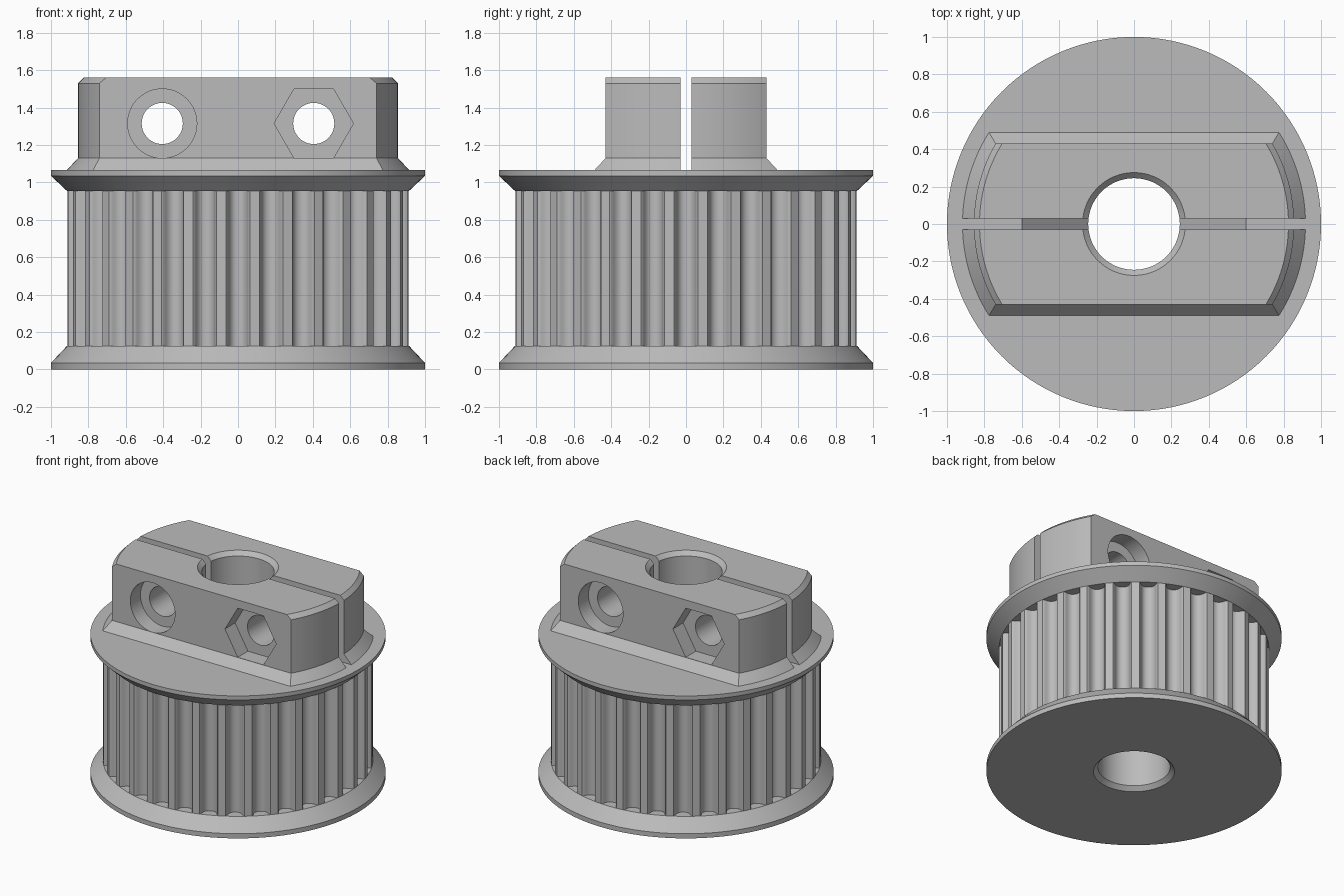
import bpy, bmesh
from math import sin, cos, asin, pi, radians

cube = bpy.data.objects.get("Cube")
if cube:
    bpy.data.objects.remove(cube, do_unlink=True)

metal = bpy.data.materials.new("plain grey")
metal.use_nodes = True
GREY = (0.5, 0.5, 0.5, 1)
metal.diffuse_color = GREY
metal.node_tree.nodes["Principled BSDF"].inputs["Base Color"].default_value = GREY

TEETH = 32
R_TOOTH = 0.915
SLOT = 0.03          # half width of the clamping slot
BOLT_X, BOLT_Z = 0.405, 1.315
Z_DECK = 1.065       # top of the upper flange
FLAT = 0.43          # half depth of the clamp block


def loft(name, rings):
    """Closed solid through a stack of equal-length point rings."""
    bm = bmesh.new()
    loops = [[bm.verts.new(p) for p in ring] for ring in rings]
    for a, b in zip(loops, loops[1:]):
        for i in range(len(a)):
            j = (i + 1) % len(a)
            bm.faces.new((a[i], a[j], b[j], b[i]))
    bm.faces.new(loops[0][::-1])
    bm.faces.new(loops[-1])
    bmesh.ops.recalc_face_normals(bm, faces=bm.faces)
    me = bpy.data.meshes.new(name)
    bm.to_mesh(me)
    bm.free()
    me.materials.append(metal)
    ob = bpy.data.objects.new(name, me)
    bpy.context.scene.collection.objects.link(ob)
    return ob


def turned(name, profile, n=128):
    """Solid of revolution from (radius, z) pairs."""
    return loft(name, [[(r * cos(2 * pi * i / n), r * sin(2 * pi * i / n), z)
                        for i in range(n)] for r, z in profile])


def along_y(name, outline, y0, y1):
    """Prism from an (x, z) outline, running along y."""
    return loft(name, [[(x, y, z) for x, z in outline] for y in (y0, y1)])


def polygon(x, r, n):
    return [(x + r * cos(2 * pi * i / n), BOLT_Z + r * sin(2 * pi * i / n))
            for i in range(n)]


def cut(ob, cutters):
    for c in cutters:
        m = ob.modifiers.new("cut", 'BOOLEAN')
        m.operation, m.solver, m.object = 'DIFFERENCE', 'EXACT', c
    dg = bpy.context.evaluated_depsgraph_get()
    me = bpy.data.meshes.new_from_object(ob.evaluated_get(dg))
    ob.modifiers.clear()
    ob.data = me


# Flanges
lower_flange = turned("lower_flange", [(1, 0), (1, 0.035), (R_TOOTH, 0.125)])
upper_flange = turned("upper_flange", [(R_TOOTH, 0.955), (1, 1.035), (1, Z_DECK)])

# Toothed barrel: one rounded groove (half width, depth) repeated around
half = [(0.064, 0), (0.057, 0.008), (0.053, 0.02), (0.049, 0.036),
        (0.037, 0.056), (0.02, 0.066)]
groove = [(-w, d) for w, d in half] + [(0, 0.069)] + half[::-1]
outline = []
for t in range(TEETH):
    for w, d in groove:
        a = 2 * pi * t / TEETH + w / R_TOOTH
        outline.append(((R_TOOTH - d) * cos(a), (R_TOOTH - d) * sin(a)))
barrel = loft("toothed_barrel", [[(x, y, z) for x, y in outline]
                                 for z in (0.125, 0.955)])


# Clamp block: round ends, flat front and back, flared foot, bevelled ends
def flat_sided(r, hy, z, n=24):
    a = asin(hy / r)
    arc = [-a + 2 * a * i / n for i in range(n + 1)]
    return [(r * cos(t + s), r * sin(t + s), z) for s in (0, pi) for t in arc]


clamp = loft("clamp_block", [flat_sided(0.917, 0.49, Z_DECK),
                             flat_sided(0.856, FLAT, 1.13),
                             flat_sided(0.856, FLAT, 1.53),
                             flat_sided(0.826, FLAT, 1.56)])

# Cutters: shaft bore, slots, bolt holes with round and hex recesses
bore = turned("bore_cutter", [(0.285, -0.01), (0.245, 0.03),
                              (0.245, 1.53), (0.285, 1.57)], 64)
slot = along_y("slot_cutter", [(-1.2, 0.9), (1.2, 0.9), (1.2, 1.7), (-1.2, 1.7)],
               -SLOT, SLOT)
relief = along_y("relief_cutter", [(-0.7, 1.165), (0, 0.465), (0.7, 1.165)],
                 -SLOT, SLOT)
bolts = []
for s in (-1, 1):
    x, front, back = s * BOLT_X, -FLAT + 0.12, FLAT - 0.12
    bolts.append(along_y("bolt_cutter", polygon(x, 0.11, 48), -0.7, 0.7))
    ends = [(-0.7, front), (back, 0.7)]
    bolts.append(along_y("head_cutter", polygon(x, 0.185, 48), *ends[s > 0]))
    bolts.append(along_y("nut_cutter", polygon(x, 0.212, 6), *ends[s < 0]))

cut(lower_flange, [bore])
cut(barrel, [bore, relief])
cut(upper_flange, [bore, relief])
cut(clamp, [bore, slot] + bolts)
for c in [bore, slot, relief] + bolts:
    bpy.data.objects.remove(c, do_unlink=True)

# Smooth shading with crisp edges
bpy.ops.object.select_all(action='DESELECT')
for ob in (lower_flange, barrel, upper_flange, clamp):
    ob.select_set(True)
    bpy.context.view_layer.objects.active = ob
bpy.ops.object.shade_smooth_by_angle(angle=radians(28))
